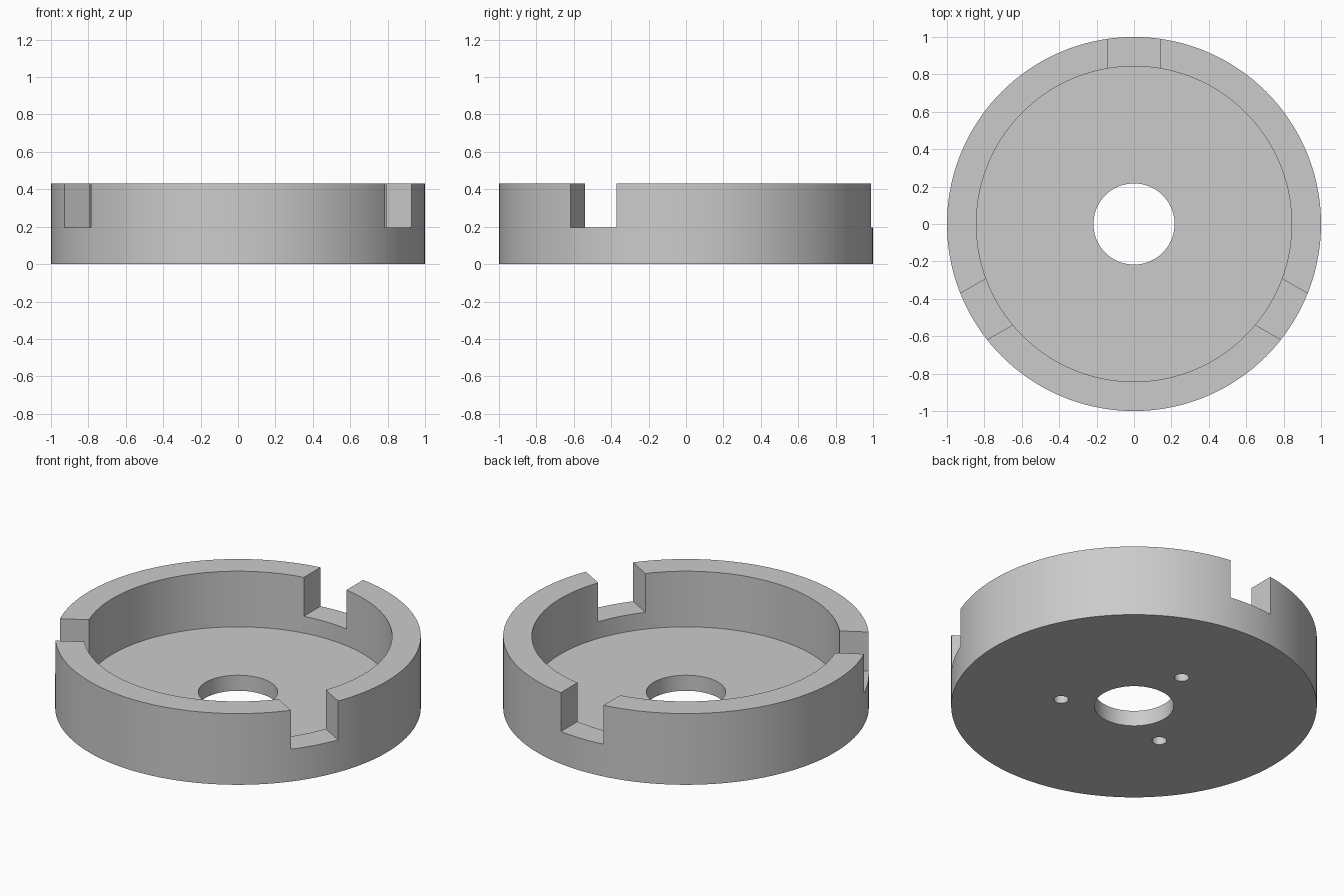
import bpy
import bmesh
import math
from mathutils import Matrix, Vector

cube = bpy.data.objects.get("Cube")
if cube:
    bpy.data.objects.remove(cube, do_unlink=True)

SEGMENTS = 144
OUTER, INNER, BORE = 1.0, 0.843, 0.217
HEIGHT, FLOOR, NOTCH_FLOOR = 0.43, 0.094, 0.195
NOTCH_WIDTH = 0.285
PIN_CIRCLE, PIN_RADIUS, PIN_DEPTH = 0.405, 0.04, 0.07

grey = bpy.data.materials.new("plain grey")
grey.use_nodes = True
colour = (0.6, 0.6, 0.6, 1)
grey.diffuse_color = colour
grey.node_tree.nodes["Principled BSDF"].inputs["Base Color"].default_value = colour


def make_object(name, bm):
    bmesh.ops.recalc_face_normals(bm, faces=bm.faces)
    mesh = bpy.data.meshes.new(name)
    bm.to_mesh(mesh)
    bm.free()
    mesh.materials.append(grey)
    obj = bpy.data.objects.new(name, mesh)
    bpy.context.collection.objects.link(obj)
    return obj


def lathe(name, profile):
    """Revolve a closed (radius, height) profile around z."""
    bm = bmesh.new()
    verts = [bm.verts.new((r, 0, z)) for r, z in profile]
    edges = [bm.edges.new((a, b)) for a, b in zip(verts, verts[1:] + verts[:1])]
    bmesh.ops.spin(bm, geom=verts + edges, cent=(0, 0, 0), axis=(0, 0, 1),
                   angle=math.tau, steps=SEGMENTS, use_merge=True)
    bmesh.ops.remove_doubles(bm, verts=bm.verts, dist=0.0001)
    return make_object(name, bm)


def cut(target, cutter):
    """Subtract the cutter, then discard it."""
    cutter.hide_render = True
    mod = target.modifiers.new("cut", "BOOLEAN")
    mod.operation = "DIFFERENCE"
    mod.solver = "EXACT"
    mod.object = cutter
    bpy.context.view_layer.objects.active = target
    bpy.ops.object.modifier_apply(modifier=mod.name)
    bpy.data.objects.remove(cutter, do_unlink=True)


# Shallow cup with a central bore
cup = lathe("notched_cup", [(BORE, 0), (OUTER, 0), (OUTER, HEIGHT),
                            (INNER, HEIGHT), (INNER, FLOOR), (BORE, FLOOR)])

# Three rim notches, each with a blind pin hole underneath on the same spoke
for angle in (90, 210, 330):
    turn = Matrix.Rotation(math.radians(angle), 4, "Z")

    bm = bmesh.new()
    bmesh.ops.create_cube(bm, size=1, matrix=turn
                          @ Matrix.Translation((0.9, 0, NOTCH_FLOOR + 0.25))
                          @ Matrix.Diagonal((0.6, NOTCH_WIDTH, 0.5, 1)))
    cut(cup, make_object("notch_cutter", bm))

    bm = bmesh.new()
    bmesh.ops.create_cone(bm, cap_ends=True, segments=32, radius1=PIN_RADIUS,
                          radius2=PIN_RADIUS, depth=PIN_DEPTH * 2,
                          matrix=Matrix.Translation(turn @ Vector((PIN_CIRCLE, 0, 0))))
    cut(cup, make_object("pin_hole_cutter", bm))

# Smooth round walls, crisp rims
bpy.ops.object.select_all(action="DESELECT")
cup.select_set(True)
bpy.context.view_layer.objects.active = cup
bpy.ops.object.shade_smooth_by_angle(angle=math.radians(30))
